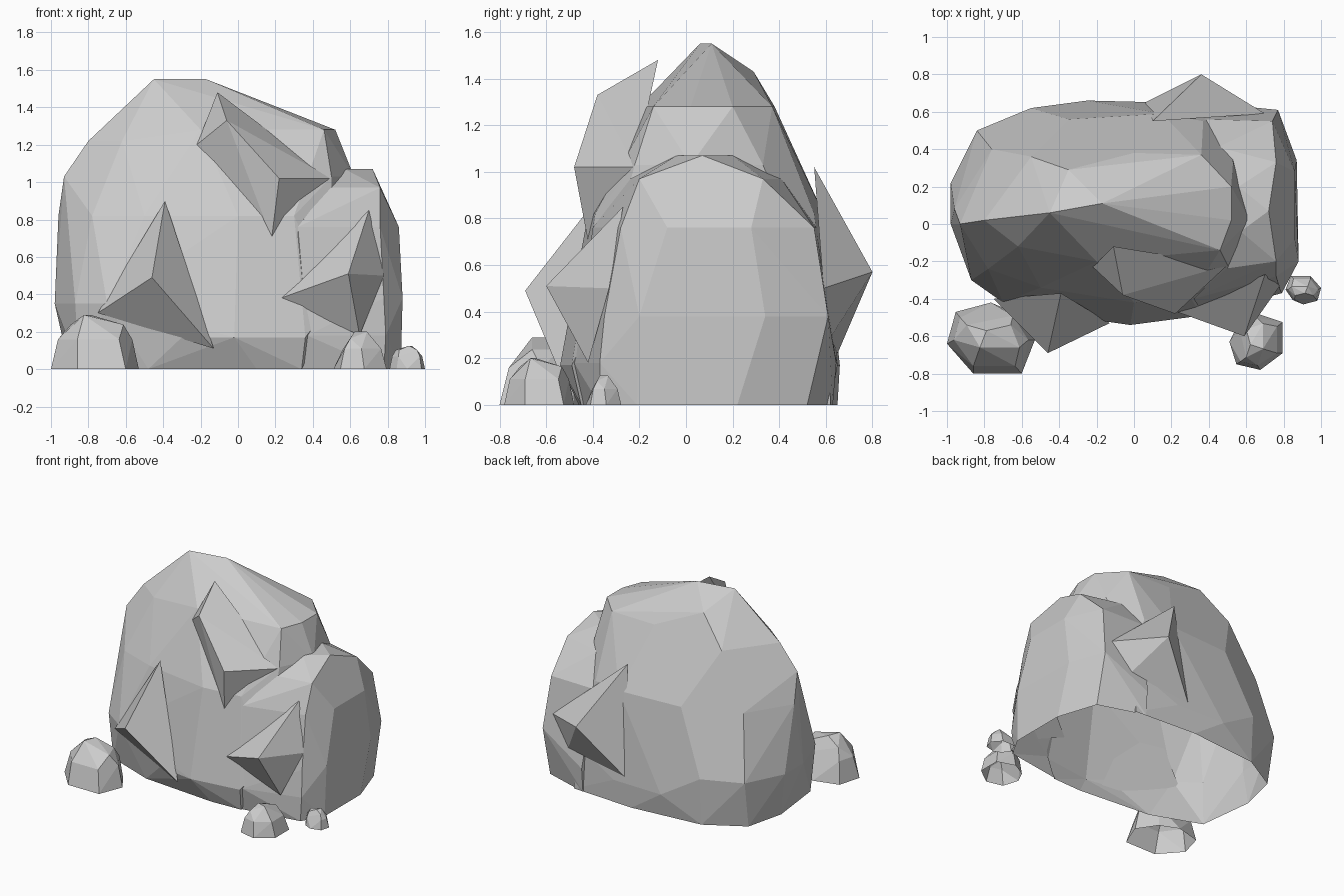
import bpy
import bmesh
from math import cos, sin, radians
from mathutils import Vector

start_cube = bpy.data.objects.get("Cube")
if start_cube:
    bpy.data.objects.remove(start_cube, do_unlink=True)

# Single stone colour
stone = bpy.data.materials.new("stone_grey")
stone.use_nodes = True
stone_colour = (0.6, 0.6, 0.6, 1)
stone.diffuse_color = stone_colour
stone.node_tree.nodes["Principled BSDF"].inputs["Base Color"].default_value = stone_colour


def open_underside(mesh):
    """Remove the faces resting on the ground."""
    shell = bmesh.new()
    shell.from_mesh(mesh)
    base = [face for face in shell.faces
            if all(vert.co.z < 0.001 for vert in face.verts)]
    bmesh.ops.delete(shell, geom=base, context="FACES")
    shell.to_mesh(mesh)
    shell.free()


def faceted_stone(name, points):
    """Wrap corner points in a closed, flat-faced shell."""
    mesh = bpy.data.meshes.new(name)
    shell = bmesh.new()
    for point in points:
        shell.verts.new(point)
    bmesh.ops.convex_hull(shell, input=shell.verts[:])
    loose = [vert for vert in shell.verts if not vert.link_faces]
    bmesh.ops.delete(shell, geom=loose, context="VERTS")
    # Merge nearly coplanar triangles into broad chiselled facets
    bmesh.ops.dissolve_limit(shell, angle_limit=radians(3),
                             verts=shell.verts[:], edges=shell.edges[:])
    bmesh.ops.recalc_face_normals(shell, faces=shell.faces[:])
    shell.to_mesh(mesh)
    shell.free()
    mesh.materials.append(stone)
    stone_object = bpy.data.objects.new(name, mesh)
    bpy.context.scene.collection.objects.link(stone_object)
    return stone_object


def ring(height, outline):
    """Place an outline of (x, y) corners at one height."""
    return [Vector((x, y, height)) for x, y in outline]


# Main boulder, described by irregular rings from the ground up
boulder = ring(0, [(-.9, .15), (-.83, .44), (-.55, .6), (0, .65), (.5, .62),
                   (-.85, -.27), (-.48, -.41), (.1, -.46), (.34, -.45)])
boulder += ring(.17, [(-.02, -.54), (-.3, -.5), (.36, -.49), (.15, .65), (-.25, .66)])
boulder += ring(.35, [(-.98, 0), (-.98, .22), (-.87, -.3), (-.7, -.42),
                      (-.84, .5), (-.55, .62), (.5, -.4), (.5, .61)])
boulder += ring(.82, [(-.96, .08), (-.78, -.24), (-.5, -.34), (0, -.42), (.3, -.39),
                      (-.76, .4), (-.35, .56), (.15, .59), (.37, .55)])
boulder += ring(1.03, [(-.93, 0), (.5, -.22), (.62, .02), (.53, .33)])
boulder += ring(1.22, [(-.8, .02), (-.62, -.12), (-.55, .36)])
boulder += ring(1.28, [(-.2, -.2), (.46, -.14), (.52, .02),
                       (.52, .2), (.36, .37), (0, .38)])
boulder += ring(1.43, [(-.35, .29)])
boulder += ring(1.55, [(-.45, .06), (-.17, .11)])
main_boulder = faceted_stone("main_boulder", boulder)

# Side boulder that merges into the main one
shoulder = ring(0, [(.87, -.21), (.87, .22), (.77, .52), (.78, -.37),
                    (.34, -.44), (.42, .63)])
shoulder += ring(.18, [(.37, -.48), (.79, -.37), (.42, .645)])
shoulder += ring(.38, [(.88, -.2), (.87, .34), (.77, .61), (.78, -.35), (.42, .62)])
shoulder += ring(.76, [(.86, -.08), (.86, .28), (.74, .55), (.76, -.28),
                       (.32, -.4), (.37, .56)])
shoulder += ring(.97, [(.76, -.2), (.76, .33), (.48, -.24), (.45, .41)])
shoulder += ring(1.07, [(.72, .07), (.57, -.04), (.56, .2)])
side_boulder = faceted_stone("side_boulder", shoulder)

# Fuse the two boulders into one shell and open it underneath
fuse = main_boulder.modifiers.new("fuse", "BOOLEAN")
fuse.operation = "UNION"
fuse.solver = "EXACT"
fuse.object = side_boulder
evaluated = main_boulder.evaluated_get(bpy.context.evaluated_depsgraph_get())
fused_mesh = bpy.data.meshes.new_from_object(evaluated)
main_boulder.modifiers.clear()
main_boulder.data = fused_mesh
bpy.data.objects.remove(side_boulder, do_unlink=True)
open_underside(fused_mesh)

# Sharp shards jutting out of the boulders, with flat backs against the rock
shards = {
    "front_right_shard": [(-.39, -.37, .9), (-.75, -.4, .3), (-.13, -.53, .11),
                          (-.46, -.69, .49)],
    "front_left_shard": [(.7, -.27, .85), (.23, -.47, .38), (.65, -.42, .18),
                         (.78, -.33, .5), (.59, -.6, .51)],
    "upper_shard": [(-.11, -.12, 1.48), (-.22, -.23, 1.2), (.18, -.42, .7),
                    (.5, -.22, 1.02), (-.06, -.38, 1.33), (.22, -.48, 1.02)],
    "back_shard": [(.1, .55, 1.02), (.7, .59, .5), (.55, .62, .29),
                   (.06, .65, .22), (.36, .8, .57)],
}
for shard_name, corners in shards.items():
    faceted_stone(shard_name, corners)

# One pebble shape, in unit proportions, reused at three sizes
pebble_shape = ring(0, [(-1, -.1), (-.4, -.9), (.7, -.9), (1, 0),
                        (.6, .7), (0, 1), (-.8, .75)])
pebble_shape += ring(.55, [(-.84, 0), (-.4, -.7), (.55, -.7), (.85, 0),
                           (.5, .65), (-.7, .6)])
pebble_shape += ring(.82, [(.65, -.2), (.45, .4), (-.55, .4)])
pebble_shape += ring(1, [(-.25, -.2), (-.1, .25)])


def pebble(name, centre, radius_x, radius_y, height, turn=0):
    angle = radians(turn)
    placed = []
    for corner in pebble_shape:
        x = corner.x * cos(angle) - corner.y * sin(angle)
        y = corner.x * sin(angle) + corner.y * cos(angle)
        placed.append((centre[0] + x * radius_x,
                       centre[1] + y * radius_y, corner.z * height))
    open_underside(faceted_stone(name, placed).data)


pebble("large_pebble", (-.765, -.62), .235, .2, .29)
pebble("medium_pebble", (.66, -.63), .15, .15, .2, turn=90)
pebble("small_pebble", (.905, -.35), .095, .08, .125, turn=180)
